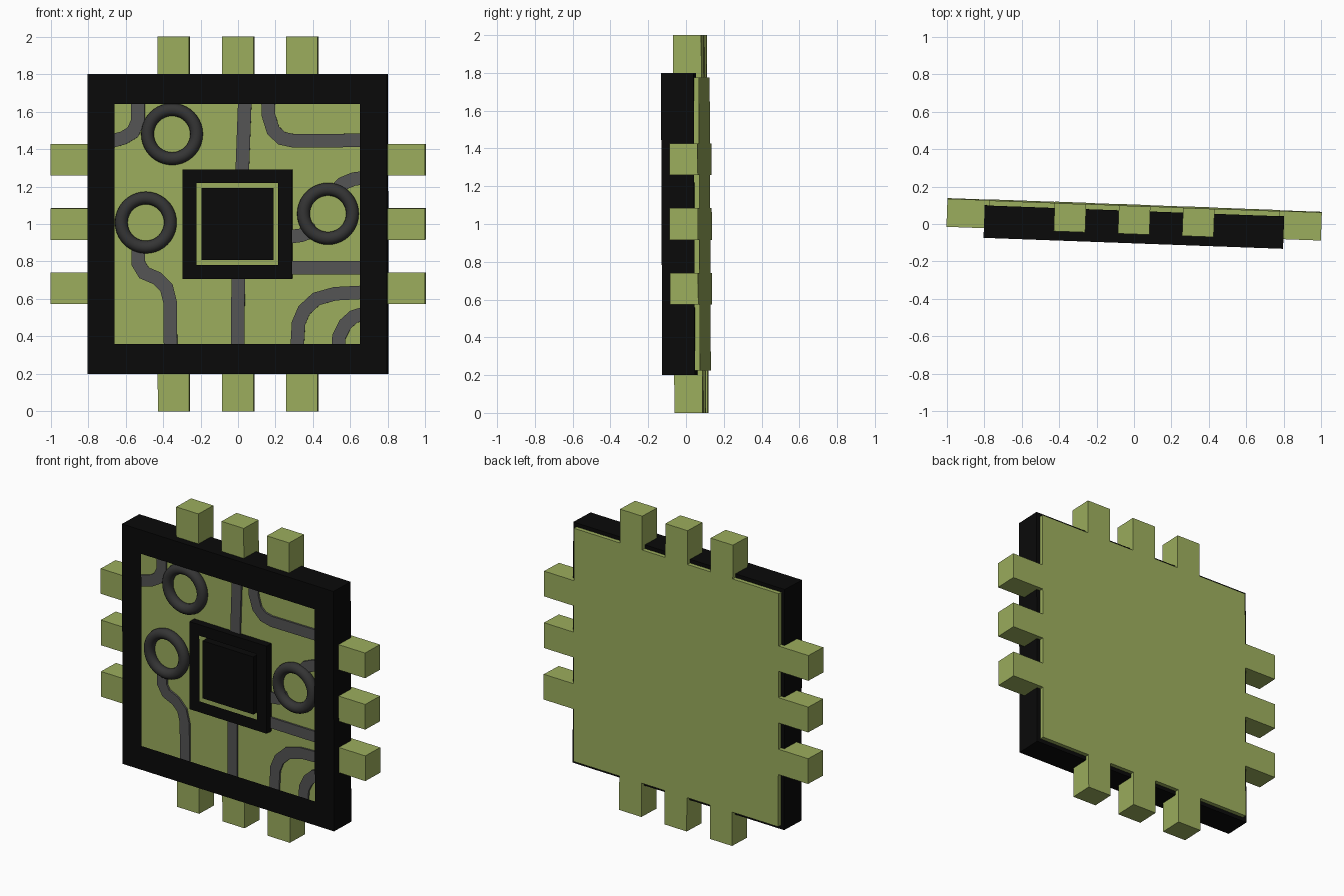
import bpy, bmesh, math
from mathutils import Vector, Matrix

if "Cube" in bpy.data.objects:
    bpy.data.objects.remove(bpy.data.objects["Cube"])

# the whole part is turned and leaned very slightly
POSE = (Matrix.Translation((0, 0, 1)) @ Matrix.Rotation(math.radians(-2.1), 4, 'Z')
        @ Matrix.Rotation(0.004, 4, 'X'))
FRONT, FLOOR, BACK = -0.10, -0.05, 0.10


def material(name, rgb):
    m = bpy.data.materials.new(name)
    m.diffuse_color = (*rgb, 1)
    m.use_nodes = True
    m.node_tree.nodes["Principled BSDF"].inputs["Base Color"].default_value = m.diffuse_color
    return m


GREEN = material("board_green", (0.33, 0.42, 0.11))
BLACK = material("casing_black", (0.003, 0.003, 0.003))
GREY = material("trace_grey", (0.09, 0.09, 0.09))
DARK = material("ring_dark", (0.035, 0.035, 0.035))


def finish(name, bm, mat, recalc=True):
    if recalc:
        bmesh.ops.recalc_face_normals(bm, faces=bm.faces)
    me = bpy.data.meshes.new(name)
    bm.to_mesh(me)
    bm.free()
    me.transform(POSE)
    me.materials.append(mat)
    ob = bpy.data.objects.new(name, me)
    bpy.context.collection.objects.link(ob)
    return ob


def square_shell(name, loops, mat, cap=False):
    """Bridge square loops (half x, half z, y), listed from the front outwards."""
    bm = bmesh.new()
    rows = [[bm.verts.new((sx * hx, y, sz * hz))
             for sx, sz in ((-1, -1), (1, -1), (1, 1), (-1, 1))] for hx, hz, y in loops]
    for a, b in zip(rows, rows[1:]):
        for i in range(4):
            j = (i + 1) % 4
            bm.faces.new((a[j], a[i], b[i], b[j]))
    if cap:
        bm.faces.new(rows[0])
    return finish(name, bm, mat, recalc=False)


# green board with three pins per side, one outline extruded
outline = []
for k in range(4):
    turn = Matrix.Rotation(-k * math.pi / 2, 2)
    outline.append(turn @ Vector((-0.775, 0.775)))
    for c in (-0.343, 0, 0.343):
        for dx, z in ((-0.084, 0.775), (-0.084, 1), (0.084, 1), (0.084, 0.775)):
            outline.append(turn @ Vector((c + dx, z)))
bm = bmesh.new()
face = bm.faces.new([bm.verts.new((p.x, FLOOR, p.y)) for p in outline])
ext = bmesh.ops.extrude_face_region(bm, geom=[face], use_keep_orig=True)
bmesh.ops.translate(bm, vec=(0, BACK - FLOOR, 0),
                    verts=[v for v in ext["geom"] if isinstance(v, bmesh.types.BMVert)])
finish("board_with_pins", bm, GREEN)

# black outer frame, chip border and chip block
square_shell("outer_frame", [(0.655, 0.641, FRONT), (0.8, 0.8, FRONT),
                             (0.8, 0.8, 0.073), (0.775, 0.775, 0.073)], BLACK)
square_shell("chip_border", [(0.217, 0.219, FRONT), (0.292, 0.292, FRONT),
                             (0.292, 0.292, FLOOR)], BLACK)
square_shell("chip_block", [(0.192, 0.192, FRONT), (0.192, 0.192, FLOOR)], BLACK, cap=True)


def trace(name, pts, width=0.072, height=0.012):
    """Flat mitred ribbon lying on the board; points use front-view x, z."""
    pts = [Vector((x, z - 1)) for x, z in pts]
    bm = bmesh.new()
    rows = []
    for i, p in enumerate(pts):
        d0 = (p - pts[i - 1]).normalized() if i else (pts[1] - p).normalized()
        d1 = (pts[i + 1] - p).normalized() if i < len(pts) - 1 else d0
        t = (d0 + d1).normalized()
        off = Vector((-t.y, t.x)) * (width / 2 / max(t.dot(d0), 0.5))
        rows.append([bm.verts.new((q.x, y, q.y)) for q, y in (
            (p + off, FLOOR + 0.005), (p + off, FLOOR - height),
            (p - off, FLOOR - height), (p - off, FLOOR + 0.005))])
    for a, b in zip(rows, rows[1:]):
        for i in range(4):
            j = (i + 1) % 4
            bm.faces.new((a[i], a[j], b[j], b[i]))
    bm.faces.new(rows[0])
    bm.faces.new(rows[-1])
    finish(name, bm, GREY)


# circuit traces
trace("trace_top_left", [(-.532, 1.7), (-.532, 1.55), (-.56, 1.49), (-.61, 1.46), (-.7, 1.435)])
trace("trace_top", [(.04, 1.7), (.024, 1.27)])
trace("trace_top_right", [(.16, 1.7), (.165, 1.58), (.19, 1.5), (.235, 1.458), (.3, 1.444), (.7, 1.447)])
trace("trace_right_upper", [(.51, 1.16), (.56, 1.215), (.62, 1.24), (.7, 1.25)])
trace("trace_chip_ring", [(.26, .93), (.34, .94), (.42, .97)])
trace("trace_right", [(.26, .767), (.7, .767)])
trace("trace_corner_large", [(.315, .3), (.325, .47), (.355, .54), (.42, .6), (.52, .628), (.7, .637)])
trace("trace_corner_small", [(.535, .3), (.542, .4), (.575, .465), (.62, .505), (.7, .53)])
trace("trace_bottom", [(0, .3), (.003, .73)])
trace("trace_bottom_left", [(-.53, .88), (-.53, .79), (-.5, .74), (-.43, .71), (-.38, .66),
                            (-.36, .58), (-.358, .3)])


# smooth rings lying on the board
def ring(name, x, z, major=0.131, minor=0.034, n=40, m=14):
    bm = bmesh.new()
    grid = []
    for i in range(n):
        a = math.tau * i / n
        grid.append([])
        for k in range(m):
            b = math.tau * k / m
            r = major + minor * math.cos(b)
            grid[-1].append(bm.verts.new((x + r * math.cos(a), -0.065 + minor * math.sin(b),
                                          z - 1 + r * math.sin(a))))
    for i in range(n):
        p, q = grid[i], grid[(i + 1) % n]
        for k in range(m):
            l = (k + 1) % m
            bm.faces.new((p[k], q[k], q[l], p[l])).smooth = True
    finish(name, bm, DARK)


ring("ring_top_left", -0.35, 1.48)
ring("ring_left", -0.49, 1.008)
ring("ring_right", 0.483, 1.055)
